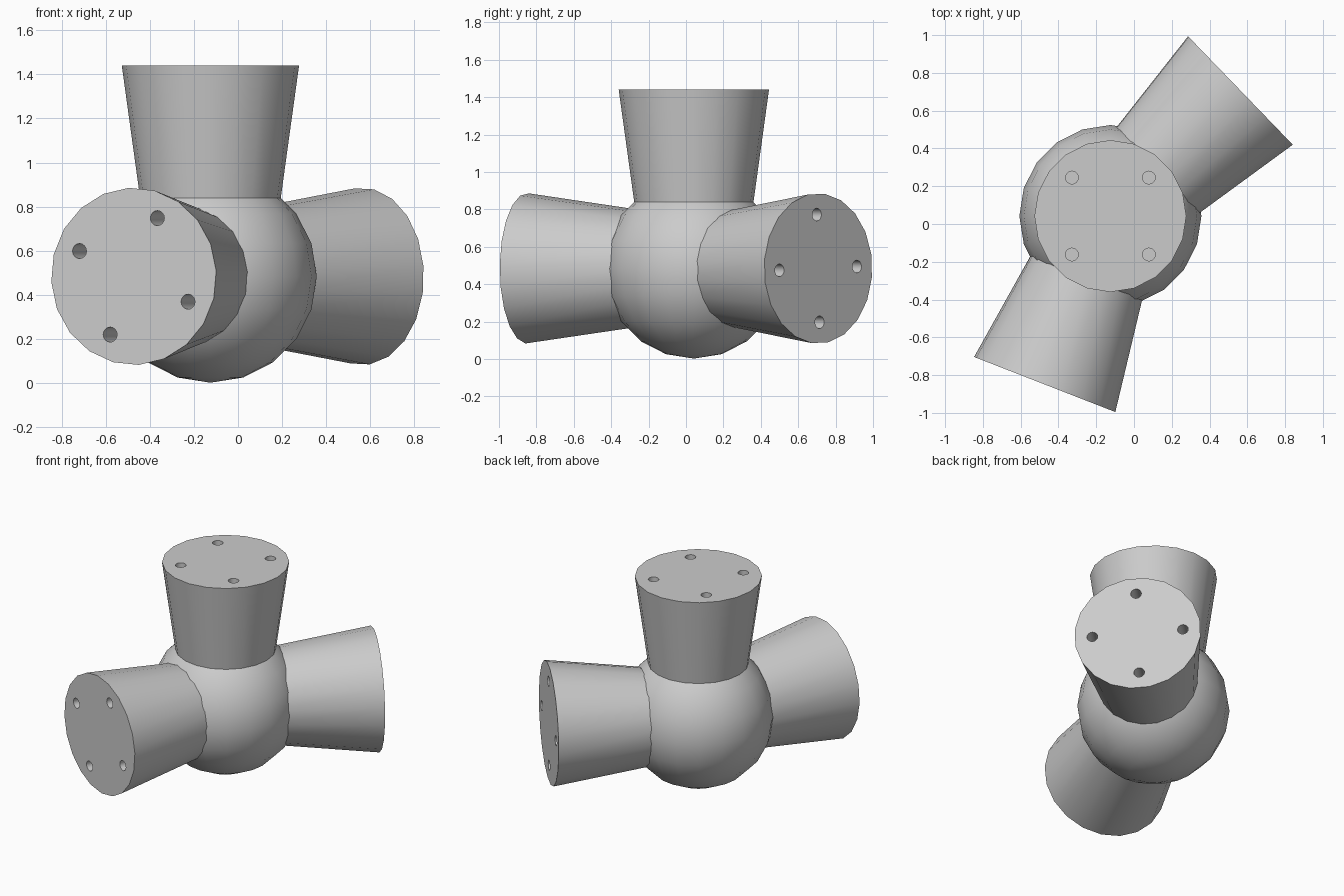
import bpy
import bmesh
from math import radians, cos, sin, pi
from mathutils import Matrix, Vector

if "Cube" in bpy.data.objects:
    bpy.data.objects.remove(bpy.data.objects["Cube"])

CENTRE = Vector((-0.125, 0.042, 0.484))
BALL_RADIUS = 0.482
SIDES = 20
ARM_START, ARM_END = 0.24, 0.957
ARM_INNER, ARM_OUTER = 0.303, 0.402
HOLE_RING, HOLE_RADIUS, HOLE_DEPTH = 0.288, 0.034, 0.25

grey = bpy.data.materials.new("plain grey")
grey.use_nodes = True
colour = (0.6, 0.6, 0.6, 1)
grey.diffuse_color = colour
grey.node_tree.nodes["Principled BSDF"].inputs["Base Color"].default_value = colour


def make_object(name, bm, matrix):
    bmesh.ops.recalc_face_normals(bm, faces=bm.faces)
    mesh = bpy.data.meshes.new(name)
    bm.to_mesh(mesh)
    bm.free()
    mesh.materials.append(grey)
    obj = bpy.data.objects.new(name, mesh)
    obj.matrix_world = matrix
    bpy.context.collection.objects.link(obj)
    return obj


def select_only(obj):
    bpy.ops.object.select_all(action="DESELECT")
    obj.select_set(True)
    bpy.context.view_layer.objects.active = obj


def smooth(obj):
    select_only(obj)
    bpy.ops.object.shade_smooth_by_angle(angle=radians(35))


def add_cone(bm, r1, r2, start, end, sides, offset=(0, 0)):
    place = Matrix.Translation((*offset, (start + end) / 2))
    bmesh.ops.create_cone(bm, cap_ends=True, segments=sides, radius1=r1,
                          radius2=r2, depth=end - start, matrix=place)


def make_arm(name, frame, roll):
    # Flared socket, widening away from the ball
    matrix = Matrix.Translation(CENTRE) @ frame @ Matrix.Rotation(roll, 4, "Z")
    bm = bmesh.new()
    add_cone(bm, ARM_INNER, ARM_OUTER, ARM_START, ARM_END, SIDES)
    arm = make_object(name, bm, matrix)

    # Four blind holes in the end face
    bm = bmesh.new()
    for i in range(4):
        a = pi / 4 + i * pi / 2
        spot = (HOLE_RING * cos(a), HOLE_RING * sin(a))
        add_cone(bm, HOLE_RADIUS, HOLE_RADIUS, ARM_END - HOLE_DEPTH,
                 ARM_END + 0.05, 16, spot)
    cutter = make_object(name + "_hole_cutter", bm, matrix)
    cutter.hide_render = True
    cut = arm.modifiers.new("holes", "BOOLEAN")
    cut.operation = "DIFFERENCE"
    cut.solver = "EXACT"
    cut.object = cutter
    bpy.context.view_layer.update()
    select_only(arm)
    bpy.ops.object.modifier_apply(modifier=cut.name)
    bpy.data.objects.remove(cutter)
    smooth(arm)


def sideways(heading):
    # Frame whose z axis points along a horizontal heading, y axis up
    out = Vector((cos(heading), sin(heading), 0))
    up = Vector((0, 0, 1))
    return Matrix((up.cross(out), up, out)).transposed().to_4x4()


# Central ball
bm = bmesh.new()
bmesh.ops.create_uvsphere(bm, u_segments=SIDES, v_segments=SIDES // 2,
                          radius=BALL_RADIUS)
smooth(make_object("central_ball", bm, Matrix.Translation(CENTRE)))

# Three sockets
make_arm("top_socket", Matrix.Identity(4), 0)
make_arm("front_socket", sideways(radians(248.7)), radians(21.5))
make_arm("back_socket", sideways(radians(44)), radians(-43))
